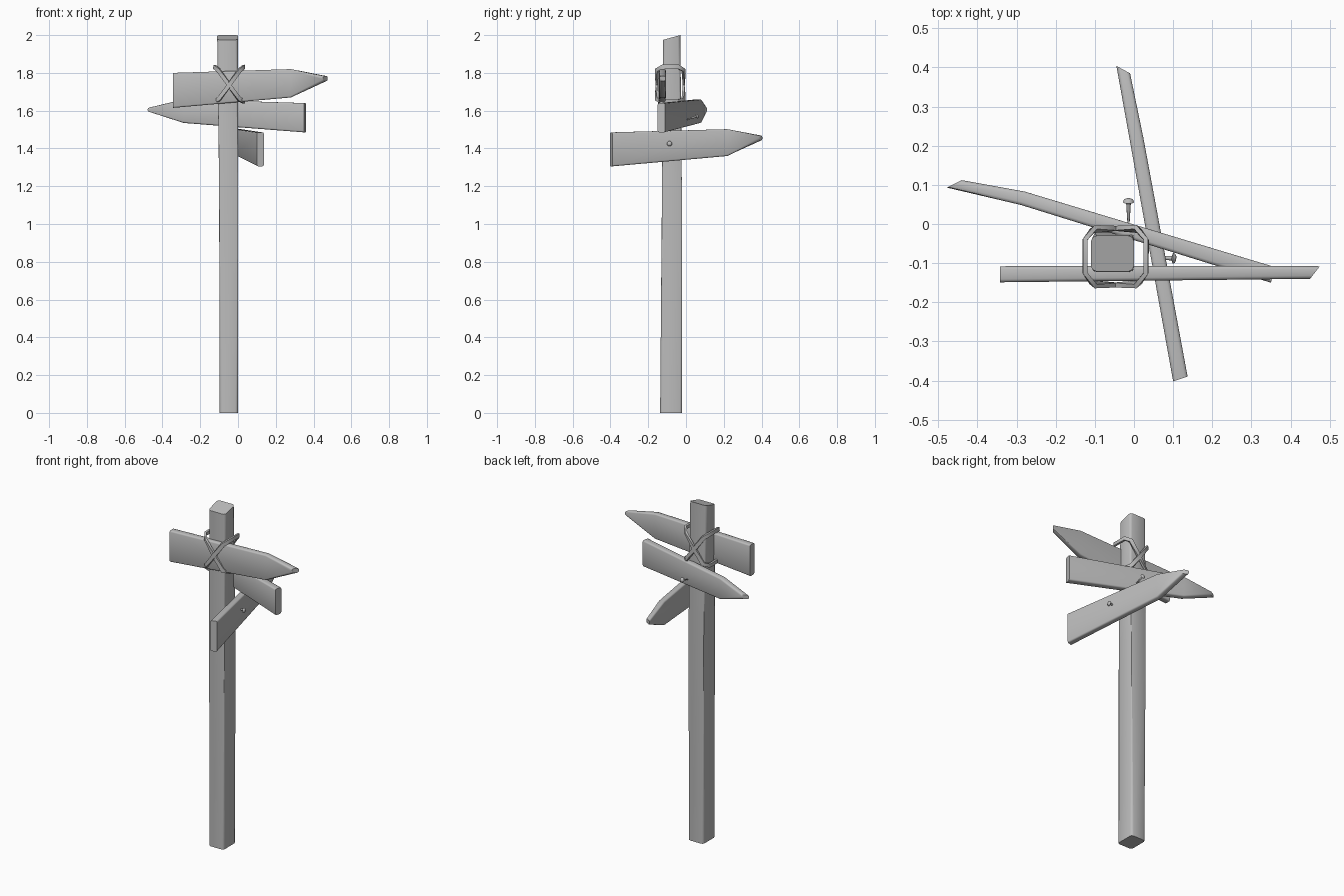
import bpy, bmesh, math
from mathutils import Vector

cube = bpy.data.objects.get("Cube")
if cube:
    bpy.data.objects.remove(cube, do_unlink=True)

grey = bpy.data.materials.new("plain grey")
grey.use_nodes = True
colour = (0.5, 0.5, 0.5, 1)
grey.diffuse_color = colour
grey.node_tree.nodes["Principled BSDF"].inputs["Base Color"].default_value = colour


def finish(name, bm, angle=50):
    bmesh.ops.recalc_face_normals(bm, faces=bm.faces)
    mesh = bpy.data.meshes.new(name)
    bm.to_mesh(mesh)
    bm.free()
    mesh.materials.append(grey)
    obj = bpy.data.objects.new(name, mesh)
    bpy.context.collection.objects.link(obj)
    bpy.ops.object.select_all(action="DESELECT")
    obj.select_set(True)
    bpy.context.view_layer.objects.active = obj
    bpy.ops.object.shade_smooth_by_angle(angle=math.radians(angle))
    return obj


def loft(name, rings, bevel=0, closed=False):
    """Skin four-cornered rings and soften the lengthwise edges."""
    bm = bmesh.new()
    vs = [[bm.verts.new(p) for p in ring] for ring in rings]
    pairs = list(zip(vs, vs[1:]))
    if closed:
        pairs.append((vs[-1], vs[0]))
    else:
        bm.faces.new(vs[0])
        bm.faces.new(vs[-1])
    for a, b in pairs:
        for i in range(4):
            j = (i + 1) % 4
            bm.faces.new((a[i], a[j], b[j], b[i]))
    if bevel:
        edges = [bm.edges.get((a[i], b[i])) for a, b in pairs for i in range(4)]
        bmesh.ops.bevel(bm, geom=edges, offset=bevel, segments=2,
                        profile=0.5, affect="EDGES", clamp_overlap=True)
    return finish(name, bm)


# Post with a slanted top
def post_ring(x0, x1, y0, y1, z0, z1):
    return [(x0, y0, z0), (x1, y0, z0), (x1, y1, z1), (x0, y1, z1)]

loft("post", [post_ring(-0.097, 0, -0.137, -0.02, 0, 0),
              post_ring(-0.1, 0, -0.127, -0.022, 1.2, 1.2),
              post_ring(-0.11, 0, -0.121, -0.03, 1.975, 2)], 0.014)


# Boards: each section is two plan points plus a low and high edge
def board(name, sections):
    loft(name, [[(*a, lo), (*b, lo), (*b, hi), (*a, hi)]
                for a, b, lo, hi in sections], 0.008)

board("front_board", [
    ((-0.343, -0.149), (-0.343, -0.108), 1.615, 1.8),
    ((0.28, -0.142), (0.28, -0.107), 1.67, 1.82),
    ((0.45, -0.14), (0.475, -0.108), 1.757, 1.783)])
board("back_board", [
    ((0.35, -0.15), (0.36, -0.11), 1.485, 1.64),
    ((-0.29, 0.049), (-0.28, 0.083), 1.535, 1.66),
    ((-0.478, 0.093), (-0.44, 0.112), 1.593, 1.617)])
board("side_board", [
    ((0.1, -0.402), (0.137, -0.39), 1.305, 1.485),
    ((-0.011, 0.215), (0.024, 0.22), 1.36, 1.502),
    ((-0.045, 0.404), (-0.01, 0.385), 1.443, 1.468)])


# Two mirrored straps that cross at the front and back
MID_X = -0.047
HALF = [(-0.057, -0.154, 1.815), (0, -0.156, 1.735), (0.055, -0.154, 1.66),
        (0.078, -0.125, 1.648), (0.078, -0.04, 1.648), (0.055, -0.013, 1.66),
        (0, -0.011, 1.735), (-0.057, -0.013, 1.815),
        (-0.078, -0.04, 1.832), (-0.078, -0.125, 1.832)]

def strap(name, side):
    pts = [Vector((MID_X + side * x, y, z)) for x, y, z in HALF]
    rings = []
    for i, p in enumerate(pts):
        along = (pts[(i + 1) % len(pts)] - pts[i - 1]).normalized()
        out = Vector((p.x - MID_X, p.y + 0.083, 0))
        out = (out - along * out.dot(along)).normalized()
        across = along.cross(out) * 0.011
        out *= 0.006
        rings.append([p + across + out, p - across + out,
                      p - across - out, p + across - out])
    loft(name, rings, closed=True)

strap("strap_a", 1)
strap("strap_b", -1)


# Nails: shaft and domed head
def nail(name, start, end):
    start, end = Vector(start), Vector(end)
    axis = end - start
    turn = axis.to_track_quat("Z", "Y").to_matrix().to_4x4()
    bm = bmesh.new()
    profile = [(0.003, 0), (0.006, axis.length * 0.8), (0.014, axis.length * 0.85),
               (0.012, axis.length * 0.94), (0.005, axis.length)]
    rings = []
    for r, h in profile:
        rings.append([bm.verts.new(start + turn @ Vector(
            (r * math.cos(k * math.tau / 10), r * math.sin(k * math.tau / 10), h)))
            for k in range(10)])
    for a, b in zip(rings, rings[1:]):
        for i in range(10):
            j = (i + 1) % 10
            bm.faces.new((a[i], a[j], b[j], b[i]))
    bm.faces.new(rings[0])
    bm.faces.new(rings[-1])
    finish(name, bm)

nail("back_nail", (-0.014, 0.005, 1.553), (-0.014, 0.065, 1.573))
nail("side_nail", (0.05, -0.085, 1.425), (0.108, -0.088, 1.425))
